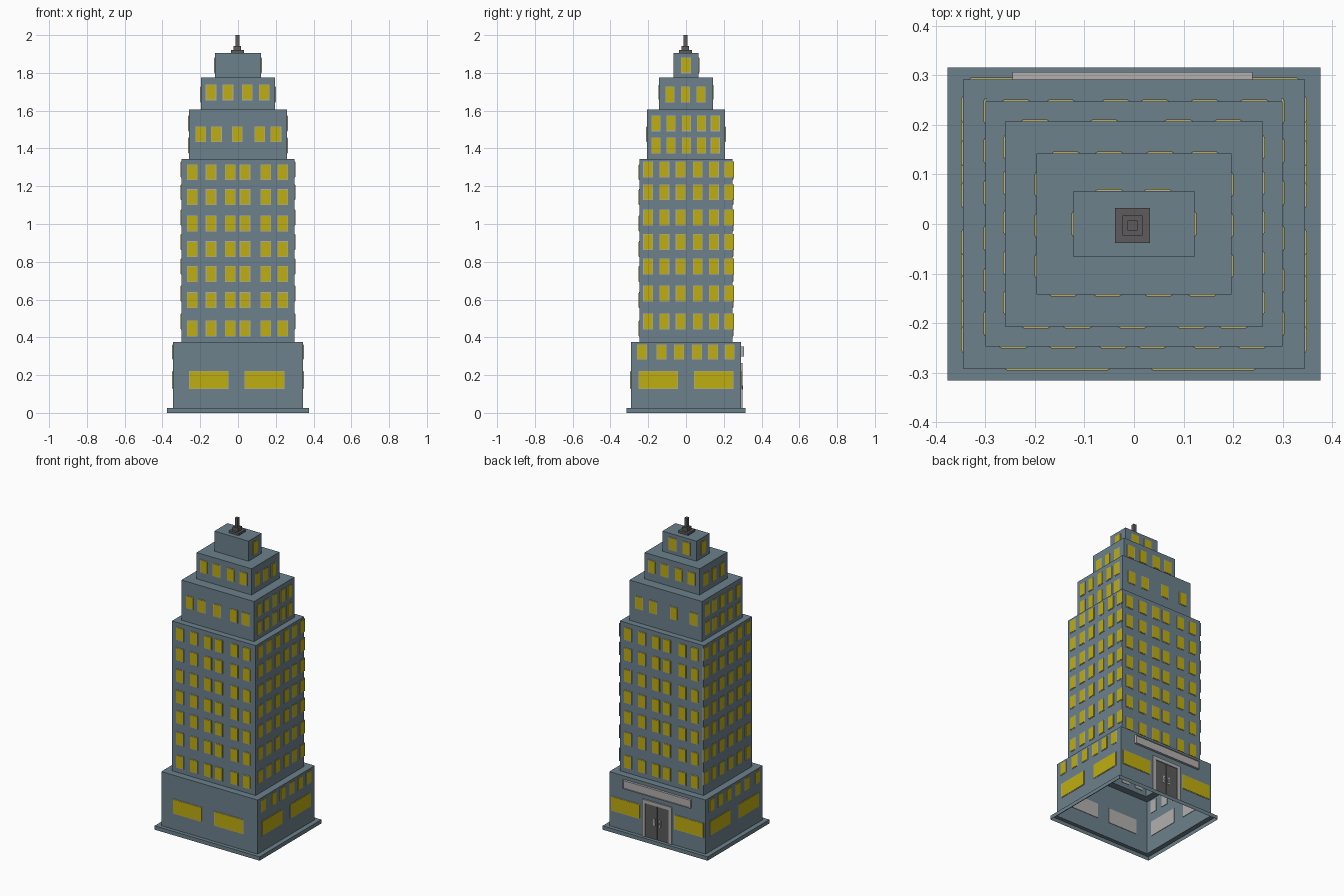
import bpy, bmesh

if "Cube" in bpy.data.objects:
    bpy.data.objects.remove(bpy.data.objects["Cube"])


def material(name, rgb):
    m = bpy.data.materials.new(name)
    m.diffuse_color = (*rgb, 1)
    m.use_nodes = True
    m.node_tree.nodes["Principled BSDF"].inputs["Base Color"].default_value = m.diffuse_color
    return m


STONE = material("blue_grey_stone", (0.15, 0.22, 0.26))
GLASS = material("yellow_glass", (0.52, 0.42, 0.005))
TRIM = material("light_trim", (0.45, 0.43, 0.43))
DARK = material("dark_metal", (0.11, 0.105, 0.105))


def finish(name, bm, mats):
    me = bpy.data.meshes.new(name)
    bm.to_mesh(me)
    bm.free()
    for m in mats:
        me.materials.append(m)
    ob = bpy.data.objects.new(name, me)
    bpy.context.collection.objects.link(ob)
    return ob


def add_box(bm, lo, hi, mat=0):
    vs = bmesh.ops.create_cube(bm, size=1)["verts"]
    for v in vs:
        for i in range(3):
            v.co[i] = (lo[i] + hi[i]) / 2 + v.co[i] * (hi[i] - lo[i])
    for f in {f for v in vs for f in v.link_faces}:
        f.material_index = mat


def box(name, lo, hi, mat):
    bm = bmesh.new()
    add_box(bm, lo, hi)
    return finish(name, bm, [mat])


def shell(name, profile, cap):
    """Rectangular rings (half x, half y, z) joined from bottom to top, open below."""
    bm = bmesh.new()
    rings = [[bm.verts.new((sx * a, sy * b, z))
              for sx, sy in ((-1, -1), (1, -1), (1, 1), (-1, 1))]
             for a, b, z in profile]
    for r, s in zip(rings, rings[1:]):
        for i in range(4):
            j = (i + 1) % 4
            bm.faces.new((r[i], r[j], s[j], s[i]))
    if cap:
        bm.faces.new(rings[-1])
    return finish(name, bm, [STONE])


def wall_box(bm, side, wall, u, z, w, h, d0, d1, mat):
    """Thin box on a wall, from depth d0 to d1 along the outward direction."""
    sign = -1 if side in ("front", "left") else 1
    n0, n1 = sorted((sign * (wall + d0), sign * (wall + d1)))
    z0, z1 = z - h / 2, z + h / 2
    if side in ("front", "back"):
        add_box(bm, (u - w / 2, n0, z0), (u + w / 2, n1, z1), mat)
    else:
        add_box(bm, (n0, u - w / 2, z0), (n1, u + w / 2, z1), mat)


def windows(side, level, wall, cols, rows, w, h=0.078):
    bm = bmesh.new()
    for z in rows:
        for u in cols:
            wall_box(bm, side, wall, u, z, w + 0.006, h + 0.006, -0.003, 0.002, 0)
            wall_box(bm, side, wall, u, z, w, h, -0.001, 0.004, 1)
    finish(f"{side}_{level}_windows", bm, [TRIM, GLASS])


# Hollow stepped tower and the plinth ledge
tiers = [(0.345, 0.292, 0.375), (0.30, 0.247, 1.345), (0.26, 0.207, 1.605),
         (0.197, 0.142, 1.775), (0.122, 0.067, 1.905)]
profile, z = [], 0.025
for a, b, top in tiers:
    profile += [(a, b, z), (a, b, top)]
    z = top
shell("stepped_tower", profile, True)
shell("plinth", [(0.376, 0.316, 0), (0.376, 0.316, 0.025), (0.345, 0.292, 0.025)], False)

# Front and back windows
rows = [0.447, 0.597, 0.735, 0.867, 1.003, 1.142, 1.274]
cols = [-0.243, -0.143, -0.042, 0.037, 0.148, 0.238]
windows("front", "ground", 0.292, [-0.155, 0.14], [0.175], 0.205, 0.09)
windows("front", "main", 0.247, cols, rows, 0.05)
windows("front", "third", 0.207, [-0.198, -0.114, -0.003, 0.116, 0.201], [1.475], 0.05)
windows("front", "fourth", 0.142, [-0.143, -0.053, 0.05, 0.138], [1.697], 0.05)
windows("back", "ground", 0.292, [-0.227, 0.227], [0.175], 0.205, 0.09)
windows("back", "main", 0.247, [-u for u in cols], rows, 0.05)
windows("back", "third", 0.207, [-0.2, -0.06, 0.09, 0.19], [1.475], 0.05)
windows("back", "fourth", 0.142, [-0.138, -0.05, 0.053, 0.143], [1.697], 0.05)
windows("back", "top", 0.067, [-0.05, 0.048], [1.84], 0.05)

# Side windows
for side in ("left", "right"):
    windows(side, "ground", 0.345, [-0.147, 0.146], [0.175], 0.203, 0.09)
    windows(side, "upper_ground", 0.345,
            [-0.233, -0.13, -0.037, 0.058, 0.143, 0.231], [0.322], 0.046, 0.075)
    windows(side, "main", 0.30, [-0.201, -0.114, -0.029, 0.063, 0.148, 0.228],
            [0.484, 0.632, 0.775, 0.905, 1.034, 1.168, 1.289], 0.045)
    windows(side, "third", 0.26, [-0.159, -0.079, 0.003, 0.083, 0.155],
            [1.416, 1.533], 0.042)
    windows(side, "fourth", 0.197, [-0.085, -0.003, 0.08], [1.686], 0.042)
    windows(side, "top", 0.122, [0], [1.84], 0.045)

# Entrance: frame, double doors, handles
bm = bmesh.new()
for s in (-1, 1):
    wall_box(bm, "back", 0.292, s * 0.094, 0.145, 0.022, 0.24, -0.003, 0.008, 0)
wall_box(bm, "back", 0.292, 0, 0.254, 0.21, 0.022, -0.003, 0.008, 0)
finish("door_frame", bm, [TRIM])
for s, n in ((-1, "left"), (1, "right")):
    bm = bmesh.new()
    wall_box(bm, "back", 0.292, s * 0.042, 0.134, 0.082, 0.218, -0.003, 0.003, 0)
    finish(n + "_door", bm, [DARK])
    bm = bmesh.new()
    wall_box(bm, "back", 0.292, s * 0.02, 0.135, 0.014, 0.045, 0.002, 0.005, 0)
    wall_box(bm, "back", 0.292, s * 0.014, 0.135, 0.008, 0.02, 0.005, 0.011, 0)
    finish(n + "_door_handle", bm, [TRIM])

# Blank sign board with raised rim above the entrance
bm = bmesh.new()
wall_box(bm, "back", 0.292, -0.003, 0.325, 0.485, 0.055, -0.002, 0.011, 0)
for s in (-1, 1):
    wall_box(bm, "back", 0.292, -0.003, 0.325 + s * 0.025, 0.485, 0.005, 0.011, 0.015, 0)
    wall_box(bm, "back", 0.292, -0.003 + s * 0.24, 0.325, 0.005, 0.045, 0.011, 0.015, 0)
finish("sign_board", bm, [TRIM])

# Roof mast
for name, r, z0, z1 in (("mast_base", 0.035, 1.905, 1.92),
                        ("mast_block", 0.02, 1.92, 1.942),
                        ("mast_rod", 0.01, 1.942, 2.0)):
    box(name, (-r - 0.003, -r - 0.003, z0), (r - 0.003, r - 0.003, z1), DARK)
